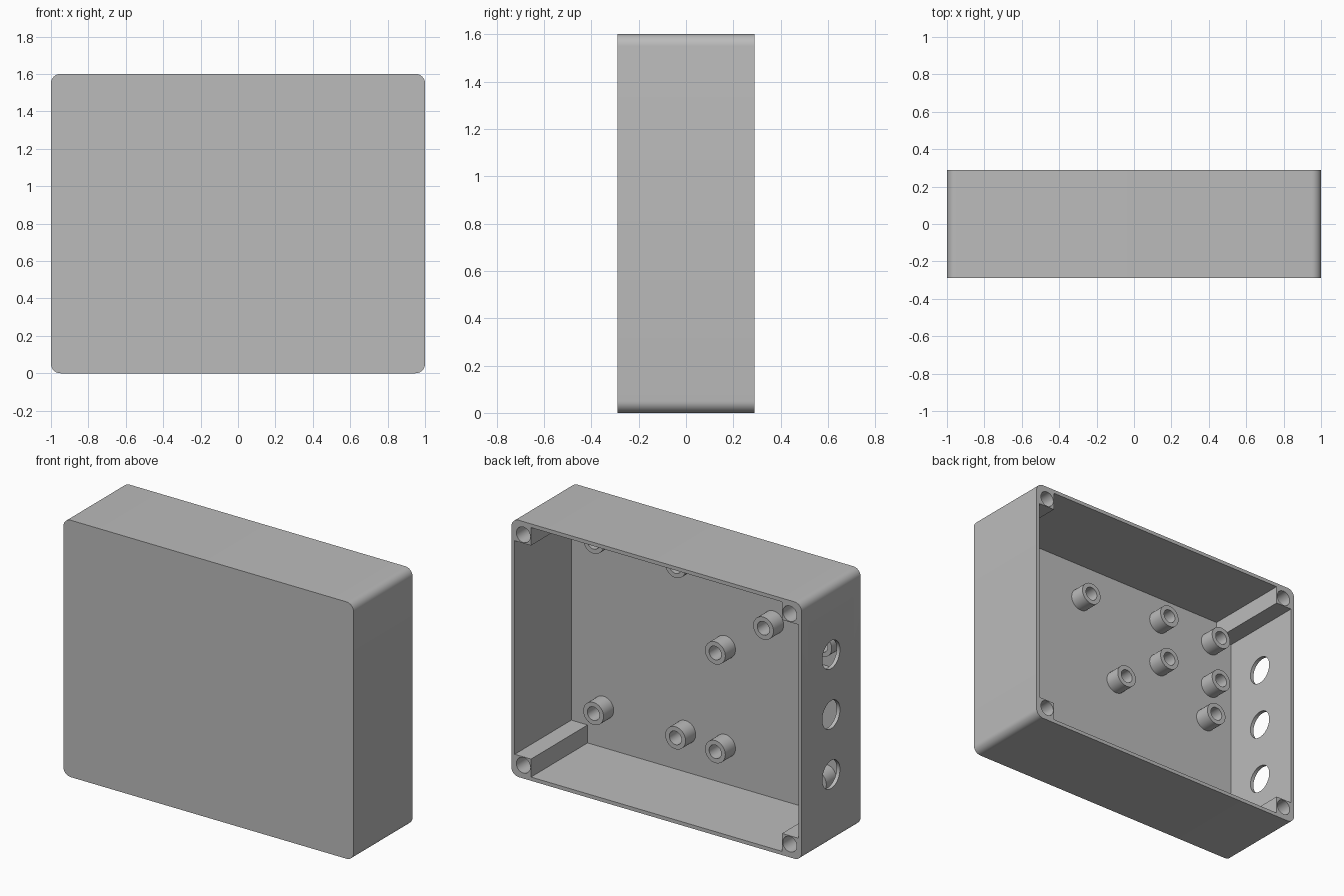
import bpy, bmesh
from math import pi, cos, sin, radians
from mathutils import Matrix, Vector

cube = bpy.data.objects.get("Cube")
if cube:
    bpy.data.objects.remove(cube, do_unlink=True)

WIDTH, DEPTH, HEIGHT = 2.0, 0.58, 1.6
WALL, POST, CORNER = 0.023, 0.135, 0.05
MID = HEIGHT / 2
BACK, FRONT = DEPTH / 2, -DEPTH / 2
FLOOR = FRONT + WALL

grey = bpy.data.materials.new("plain grey")
grey.use_nodes = True
grey.diffuse_color = (0.5, 0.5, 0.5, 1)
grey.node_tree.nodes["Principled BSDF"].inputs["Base Color"].default_value = grey.diffuse_color


def add_object(name, bm):
    bmesh.ops.recalc_face_normals(bm, faces=bm.faces)
    mesh = bpy.data.meshes.new(name)
    bm.to_mesh(mesh)
    bm.free()
    mesh.materials.append(grey)
    obj = bpy.data.objects.new(name, mesh)
    bpy.context.collection.objects.link(obj)
    return obj


def prism(name, outline, y0, y1):
    """Extrude an x-z outline from y0 to y1."""
    bm = bmesh.new()
    face = bm.faces.new([bm.verts.new((x, y0, z)) for x, z in outline])
    side = bmesh.ops.extrude_face_region(bm, geom=[face])["geom"]
    verts = [v for v in side if isinstance(v, bmesh.types.BMVert)]
    bmesh.ops.translate(bm, verts=verts, vec=(0, y1 - y0, 0))
    return add_object(name, bm)


def cylinder(name, centre, radius, length, axis):
    bm = bmesh.new()
    turn = Vector((0, 0, 1)).rotation_difference(Vector(axis)).to_matrix().to_4x4()
    bmesh.ops.create_cone(bm, cap_ends=True, segments=40, radius1=radius, radius2=radius,
                          depth=length, matrix=Matrix.Translation(centre) @ turn)
    return add_object(name, bm)


def select(obj):
    bpy.ops.object.select_all(action="DESELECT")
    obj.select_set(True)
    bpy.context.view_layer.objects.active = obj


def cut(target, cutter):
    mod = target.modifiers.new("cut", "BOOLEAN")
    mod.operation, mod.solver, mod.object = "DIFFERENCE", "EXACT", cutter
    select(target)
    bpy.ops.object.modifier_apply(modifier=mod.name)
    bpy.data.objects.remove(cutter, do_unlink=True)


def smooth(obj):
    select(obj)
    bpy.ops.object.shade_smooth_by_angle(angle=radians(30))


# Outer block with rounded corners
outline = []
for quarter, (sx, sz) in enumerate([(1, 1), (-1, 1), (-1, -1), (1, -1)]):
    for step in range(9):
        a = (quarter + step / 8) * pi / 2
        outline.append((sx * (WIDTH / 2 - CORNER) + CORNER * cos(a),
                        MID + sz * (MID - CORNER) + CORNER * sin(a)))
box = prism("enclosure_body", outline, FRONT, BACK)

# Cavity, notched so that a full-depth post stays in each corner
xo, xi = WIDTH / 2 - WALL, WIDTH / 2 - POST
zo, zi = MID - WALL, MID - POST
notched = []
for sx, sz in [(1, 1), (-1, 1), (-1, -1), (1, -1)]:
    corner = [(xo, zi), (xi, zi), (xi, zo)]
    if sx * sz < 0:
        corner.reverse()
    notched += [(sx * x, MID + sz * z) for x, z in corner]
cut(box, prism("cavity_cutter", notched, FLOOR, BACK + 0.1))

# Screw holes in the corner posts
for sx in (1, -1):
    for sz in (1, -1):
        spot = (sx * (WIDTH / 2 - 0.082), BACK, MID + sz * (MID - 0.082))
        cut(box, cylinder("screw_cutter", spot, 0.048, 0.5, (0, 1, 0)))

# Three cable holes through one side wall
for offset in (-0.373, 0, 0.373):
    spot = (-WIDTH / 2, 0, MID + offset)
    cut(box, cylinder("cable_cutter", spot, 0.087, 0.15, (1, 0, 0)))
smooth(box)

# Hollow standoffs: three rectangular groups on the inner floor
bm = bmesh.new()
profile = [(0.042, -0.005), (0.042, 0.1), (0.07, 0.1), (0.07, -0.005)]
ring = [bm.verts.new((r, y, 0)) for r, y in profile]
edges = [bm.edges.new((ring[i], ring[(i + 1) % 4])) for i in range(4)]
bmesh.ops.spin(bm, geom=ring + edges, cent=(0, 0, 0), axis=(0, 1, 0), angle=2 * pi, steps=36)
bmesh.ops.remove_doubles(bm, verts=bm.verts, dist=0.0005)
standoff = add_object("standoff", bm)
smooth(standoff)

groups = [((0.19, 0.755), (0.54, -0.527)),
          ((-0.416, -0.817), (0.61, 0.318)),
          ((-0.084, -0.78), (0.075, -0.54))]
spots = [(x, FLOOR, MID + z) for xs, zs in groups for x in xs for z in zs]
standoff.location = spots[0]
for spot in spots[1:]:
    twin = standoff.copy()
    twin.location = spot
    bpy.context.collection.objects.link(twin)
